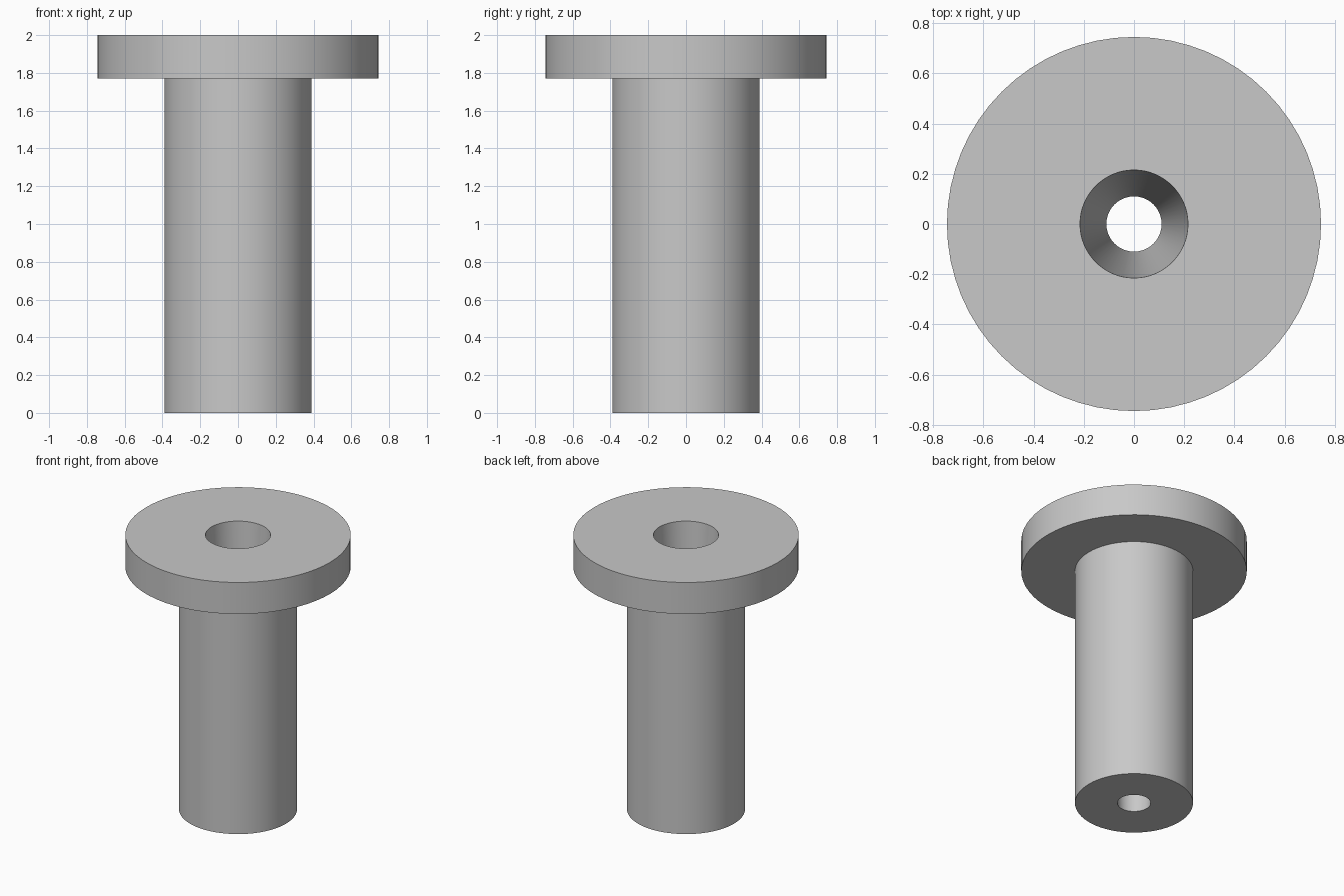
import bpy
import bmesh
from math import tau
from mathutils import Vector

cube = bpy.data.objects.get("Cube")
if cube:
    bpy.data.objects.remove(cube, do_unlink=True)

SEGMENTS = 64
HEIGHT = 2.0
FLANGE_BOTTOM = 1.77
FLANGE_R, SHAFT_R = 0.745, 0.39
BORE_TOP_R, BORE_BOTTOM_R = 0.215, 0.11

# Plain grey material
grey = bpy.data.materials.new("light grey")
grey.use_nodes = True
colour = (0.58, 0.58, 0.58, 1)
grey.diffuse_color = colour
grey.node_tree.nodes["Principled BSDF"].inputs["Base Color"].default_value = colour

# Closed half section: shaft, flange and tapered through bore
profile = [
    (BORE_BOTTOM_R, 0),
    (SHAFT_R, 0),
    (SHAFT_R, FLANGE_BOTTOM),
    (FLANGE_R, FLANGE_BOTTOM),
    (FLANGE_R, HEIGHT),
    (BORE_TOP_R, HEIGHT),
]

# Turn the section around the vertical axis
bm = bmesh.new()
verts = [bm.verts.new((r, 0, z)) for r, z in profile]
edges = [bm.edges.new((v, verts[(i + 1) % len(verts)])) for i, v in enumerate(verts)]
bmesh.ops.spin(bm, geom=verts + edges, cent=Vector(), axis=Vector((0, 0, 1)),
               angle=tau, steps=SEGMENTS, use_merge=False)
bmesh.ops.remove_doubles(bm, verts=bm.verts[:], dist=0.0001)
bmesh.ops.recalc_face_normals(bm, faces=bm.faces[:])

mesh = bpy.data.meshes.new("flanged_bushing")
bm.to_mesh(mesh)
bm.free()
mesh.materials.append(grey)
bushing = bpy.data.objects.new("flanged_bushing", mesh)
bpy.context.collection.objects.link(bushing)

# Smooth round walls, crisp rims
bpy.ops.object.select_all(action="DESELECT")
bushing.select_set(True)
bpy.context.view_layer.objects.active = bushing
bpy.ops.object.shade_smooth_by_angle()
